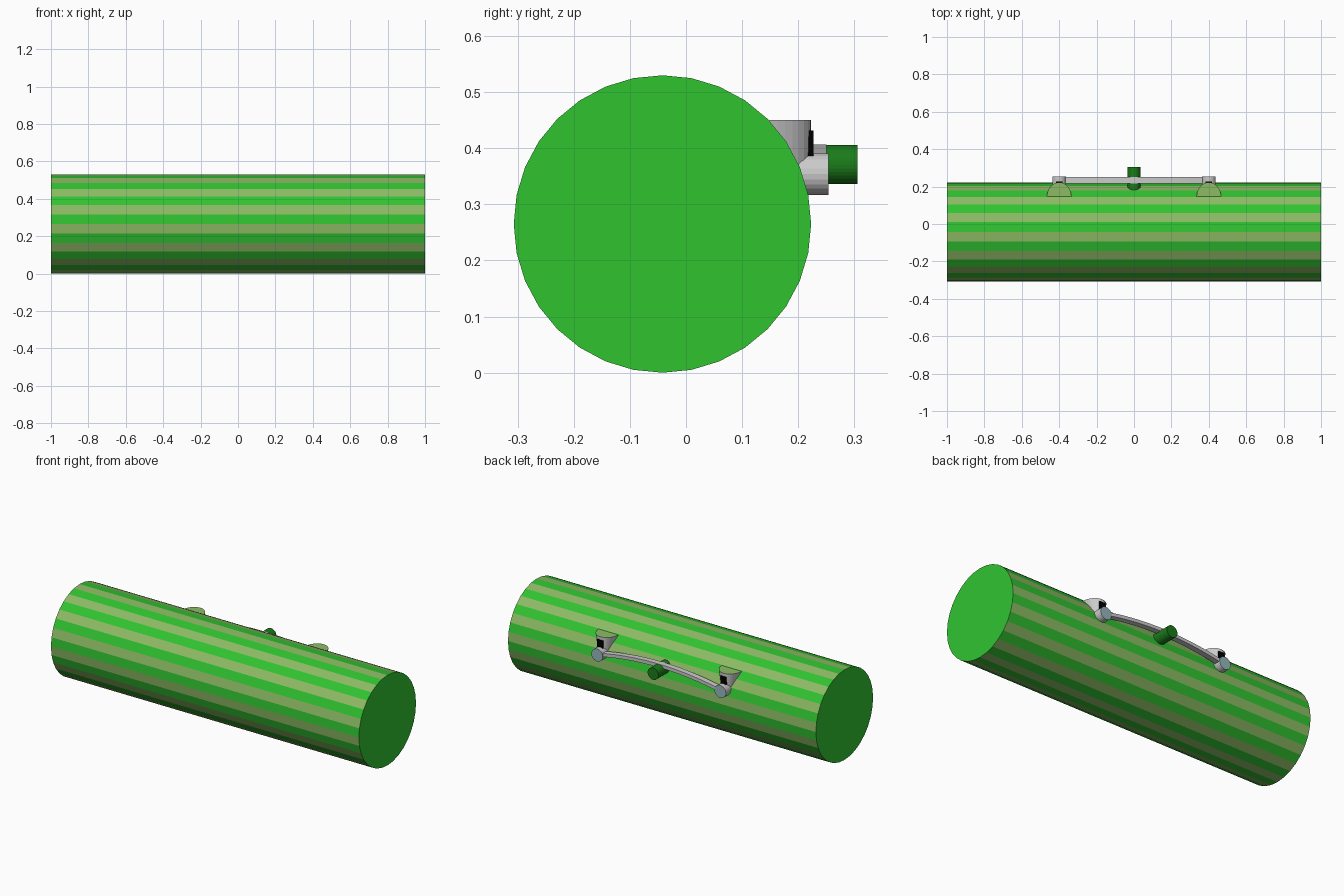
import bpy, bmesh
from math import sin, cos, pi

if "Cube" in bpy.data.objects:
    bpy.data.objects.remove(bpy.data.objects["Cube"])

def mat(name, r, g, b):
    m = bpy.data.materials.new(name)
    m.diffuse_color = (r, g, b, 1)
    m.use_nodes = True
    m.node_tree.nodes["Principled BSDF"].inputs["Base Color"].default_value = m.diffuse_color
    return m

GREEN = mat("green", 0.03, 0.55, 0.03)
TAN = mat("olive", 0.27, 0.5, 0.13)
DARK = mat("dark_green", 0.01, 0.2, 0.01)
BLUE = mat("pale_blue", 0.3, 0.48, 0.5)
BLACK = mat("black", 0.0, 0.0, 0.0)

def loft(name, rings, mats=(), side=lambda i: 0, caps=(0, 0)):
    """Skin a list of equal-length rings and close both ends."""
    bm = bmesh.new()
    vs = [[bm.verts.new(p) for p in ring] for ring in rings]
    n = len(rings[0])
    for a, b in zip(vs, vs[1:]):
        for i in range(n):
            j = (i + 1) % n
            bm.faces.new((a[i], a[j], b[j], b[i])).material_index = side(i)
    bm.faces.new(vs[0]).material_index = caps[0]
    bm.faces.new(vs[-1]).material_index = caps[1]
    bmesh.ops.recalc_face_normals(bm, faces=bm.faces)
    me = bpy.data.meshes.new(name)
    bm.to_mesh(me)
    bm.free()
    for m in mats:
        me.materials.append(m)
    ob = bpy.data.objects.new(name, me)
    bpy.context.collection.objects.link(ob)
    return ob

def ring_y(x, y, z, r, n):
    return [(x + r * sin(2 * pi * i / n), y, z + r * cos(2 * pi * i / n)) for i in range(n)]

# Striped body
N, R = 32, 0.265
def body_ring(x):
    return [(x, -0.042 - R * sin(2 * pi * i / N), R + R * cos(2 * pi * i / N)) for i in range(N)]
loft("body", [body_ring(-1), body_ring(1)], (GREEN, TAN), lambda i: (i + 1) % 2)

# Tapered half-round brackets, slots and pivots
def half_round(x, z, w):
    return [(x + w * cos(pi * i / 16), 0.148 + 0.075 * sin(pi * i / 16), z) for i in range(17)]

for label, x in (("left", -0.4), ("right", 0.4)):
    loft("bracket_" + label, [half_round(x, 0.32, 0.034), half_round(x, 0.45, 0.065)],
         (None, TAN), caps=(0, 1))
    loft("slot_" + label,
         [[(x - 0.018, y, 0.37), (x + 0.018, y, 0.37), (x + 0.018, y, 0.432), (x - 0.018, y, 0.432)]
          for y in (0.205, 0.227)], (BLACK,))
    loft("pivot_" + label, [ring_y(x, 0.18, 0.354, 0.037, 24), ring_y(x, 0.254, 0.354, 0.037, 24)],
         (None, BLUE), caps=(0, 1))

# Arched bar
def bar_ring(t):
    x, z = 0.4 * t, 0.397 - 0.042 * t * t
    return [(x, 0.217, z - 0.01), (x, 0.25, z - 0.01), (x, 0.25, z + 0.01), (x, 0.217, z + 0.01)]
loft("arched_bar", [bar_ring(i / 10) for i in range(-10, 11)])

# Central knob
loft("knob", [ring_y(0, 0.17, 0.371, 0.035, 32), ring_y(0, 0.306, 0.371, 0.035, 32)], (DARK,))
